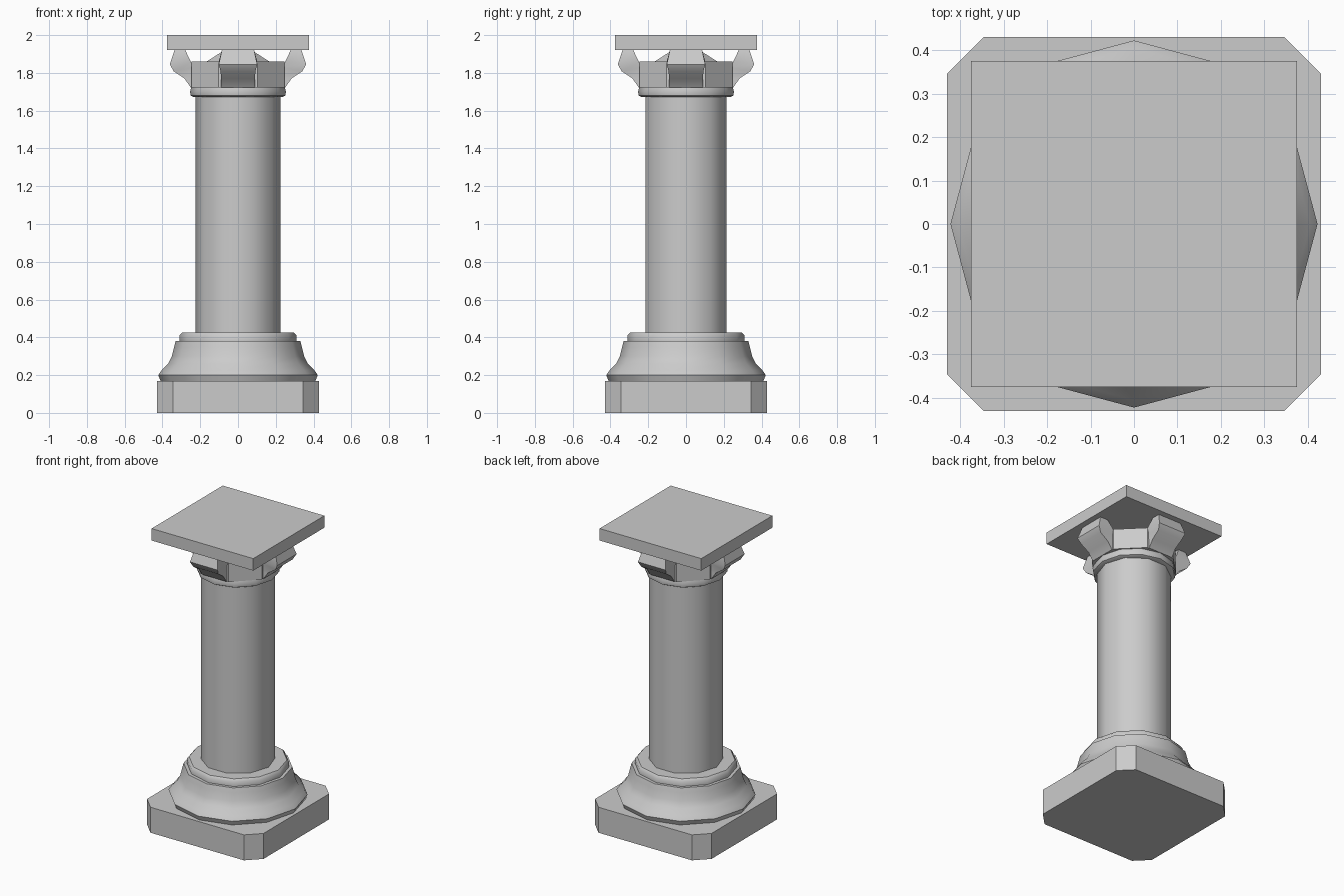
import bpy, bmesh
from math import cos, sin, pi, radians

if "Cube" in bpy.data.objects:
    bpy.data.objects.remove(bpy.data.objects["Cube"])


def finish(bm, name, smooth=None):
    bmesh.ops.recalc_face_normals(bm, faces=bm.faces)
    me = bpy.data.meshes.new(name)
    bm.to_mesh(me)
    bm.free()
    ob = bpy.data.objects.new(name, me)
    bpy.context.collection.objects.link(ob)
    if smooth:
        bpy.ops.object.select_all(action='DESELECT')
        ob.select_set(True)
        bpy.context.view_layer.objects.active = ob
        bpy.ops.object.shade_smooth_by_angle(angle=radians(smooth))
    return ob


def loft(bm, rings):
    """Skin a closed solid through equal-length rings of points."""
    loops = [[bm.verts.new(p) for p in r] for r in rings]
    n = len(loops[0])
    for a, b in zip(loops, loops[1:]):
        for i in range(n):
            j = (i + 1) % n
            bm.faces.new((a[i], a[j], b[j], b[i]))
    bm.faces.new(loops[0][::-1])
    bm.faces.new(loops[-1])


def turned(name, profile, sides, smooth=None, start=0.0):
    """Solid of revolution with few sides from (radius, height) pairs."""
    bm = bmesh.new()
    angles = [start + 2 * pi * i / sides for i in range(sides)]
    loft(bm, [[(r * cos(a), r * sin(a), z) for a in angles] for r, z in profile])
    return finish(bm, name, smooth)


# Square plinth with clipped corners
h, k = 0.43, 0.345
outline = [(h, -k), (h, k), (k, h), (-k, h), (-h, k), (-h, -k), (-k, -h), (k, -h)]
bm = bmesh.new()
loft(bm, [[(x, y, z) for x, y in outline] for z in (0, 0.17)])
finish(bm, "plinth")

# Twelve-sided base moulding and the collar on top of it
turned("base_moulding", [(0.41, 0.17), (0.422, 0.2), (0.405, 0.225), (0.37, 0.26),
                         (0.35, 0.3), (0.338, 0.35), (0.33, 0.38)], 12, 40)
turned("base_collar", [(0.31, 0.38), (0.31, 0.41), (0.297, 0.425)], 12, 40)

# Ten-sided shaft
turned("shaft", [(0.225, 0.42), (0.225, 1.69)], 10, 40)

# Neck ring
turned("neck_ring", [(0.235, 1.672), (0.25, 1.68), (0.254, 1.7),
                     (0.248, 1.722), (0.235, 1.725)], 12, 40)

# Octagonal capital bell with a sloped cap
bell = 0.247 / cos(pi / 8)
turned("capital_bell", [(bell, 1.722), (bell, 1.86), (0.18, 1.86), (0.07, 1.925)],
       8, start=pi / 8)

# Four curled leaves: (outer radius, inner radius, height, half width)
sections = [((0.20, 1.722), (0.25, 1.722), 0.09),
            ((0.20, 1.765), (0.283, 1.77), 0.09),
            ((0.23, 1.83), (0.34, 1.808), 0.092),
            ((0.25, 1.86), (0.361, 1.845), 0.102),
            ((0.28, 1.922), (0.335, 1.922), 0.085)]
for q, side in enumerate(("right", "back", "left", "front")):
    c, s = round(cos(q * pi / 2)), round(sin(q * pi / 2))
    bm = bmesh.new()
    loft(bm, [[(r * c - t * s, r * s + t * c, z)
               for r, z, t in ((*i, -w), (*o, -w), (*o, w), (*i, w))]
              for i, o, w in sections])
    finish(bm, "leaf_" + side, 40)

# Square abacus slab
bm = bmesh.new()
a = 0.375
loft(bm, [[(-a, -a, z), (a, -a, z), (a, a, z), (-a, a, z)] for z in (1.92, 2.0)])
finish(bm, "abacus")
